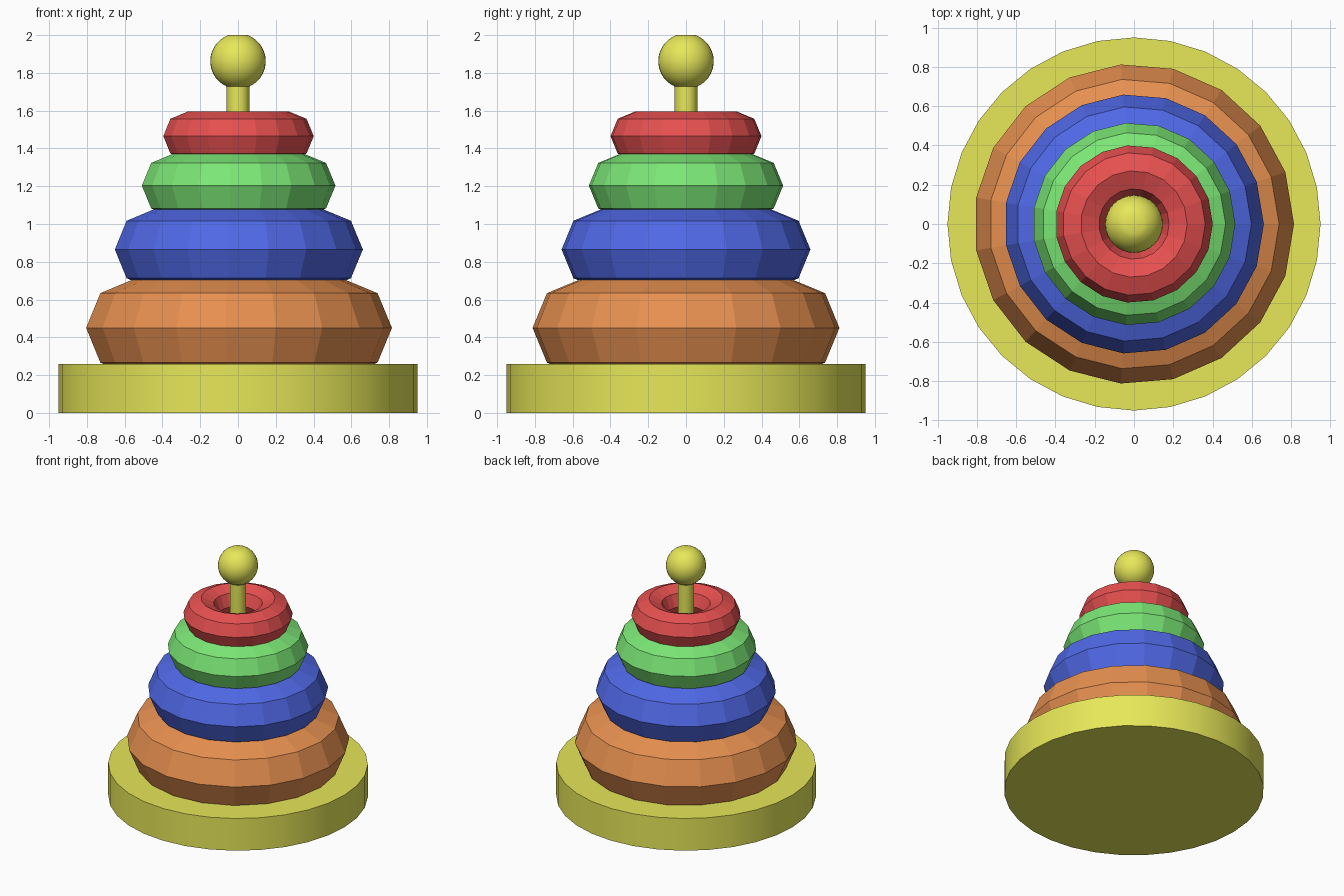
import bpy, bmesh
from math import sin, cos, radians, pi, asin

if "Cube" in bpy.data.objects:
    bpy.data.objects.remove(bpy.data.objects["Cube"])


def material(name, rgb):
    m = bpy.data.materials.new(name)
    m.diffuse_color = (*rgb, 1)
    m.use_nodes = True
    m.node_tree.nodes["Principled BSDF"].inputs["Base Color"].default_value = m.diffuse_color
    return m


def finish(obj, name, mat, angle=None):
    obj.name = obj.data.name = name
    obj.data.materials.append(mat)
    if angle:
        bpy.ops.object.shade_smooth_by_angle(angle=radians(angle))


def lathe(name, profile, sides, mat, angle):
    """Revolve a list of (radius, z) points, bottom to top, and cap both ends."""
    bm = bmesh.new()
    rings = [[bm.verts.new((r * cos(2 * pi * i / sides), r * sin(2 * pi * i / sides), z))
              for i in range(sides)] for r, z in profile]
    for a, b in zip(rings, rings[1:]):
        for i in range(sides):
            j = (i + 1) % sides
            bm.faces.new((a[i], a[j], b[j], b[i]))
    bm.faces.new(rings[0][::-1])
    bm.faces.new(rings[-1])
    mesh = bpy.data.meshes.new(name)
    bm.to_mesh(mesh)
    bm.free()
    obj = bpy.data.objects.new(name, mesh)
    bpy.context.collection.objects.link(obj)
    bpy.ops.object.select_all(action='DESELECT')
    obj.select_set(True)
    bpy.context.view_layer.objects.active = obj
    finish(obj, name, mat, angle)


yellow = material("yellow", (0.80, 0.80, 0.10))

# Round base
bpy.ops.mesh.primitive_cylinder_add(vertices=32, radius=0.95, depth=0.26, location=(0, 0, 0.13))
finish(bpy.context.object, "base", yellow, 30)

# Peg with a ball knob, flattened slightly at the top
post_r, ball_r, ball_z = 0.06, 0.147, 1.862
start = -pi / 2 + asin(post_r / ball_r)
end = pi / 2 - asin(0.05 / ball_r)
steps = 14
profile = [(post_r, 0.2)]
for k in range(steps + 1):
    t = start + (end - start) * k / steps
    profile.append((ball_r * cos(t), ball_z + ball_r * sin(t)))
lathe("peg", profile, 32, yellow, 35)

# Stacked faceted rings: name, colour, major radius, minor radius, height
for name, rgb, major, minor, z in [
    ("orange_ring", (0.80, 0.28, 0.08), 0.555, 0.260, 0.450),
    ("blue_ring", (0.08, 0.14, 0.80), 0.446, 0.215, 0.865),
    ("green_ring", (0.20, 0.80, 0.18), 0.346, 0.170, 1.203),
    ("red_ring", (0.80, 0.08, 0.08), 0.271, 0.130, 1.465),
]:
    bpy.ops.mesh.primitive_torus_add(major_segments=19, minor_segments=8, major_radius=major,
                                     minor_radius=minor, location=(0, 0, z))
    bpy.ops.object.shade_flat()
    finish(bpy.context.object, name, material(name, rgb))
